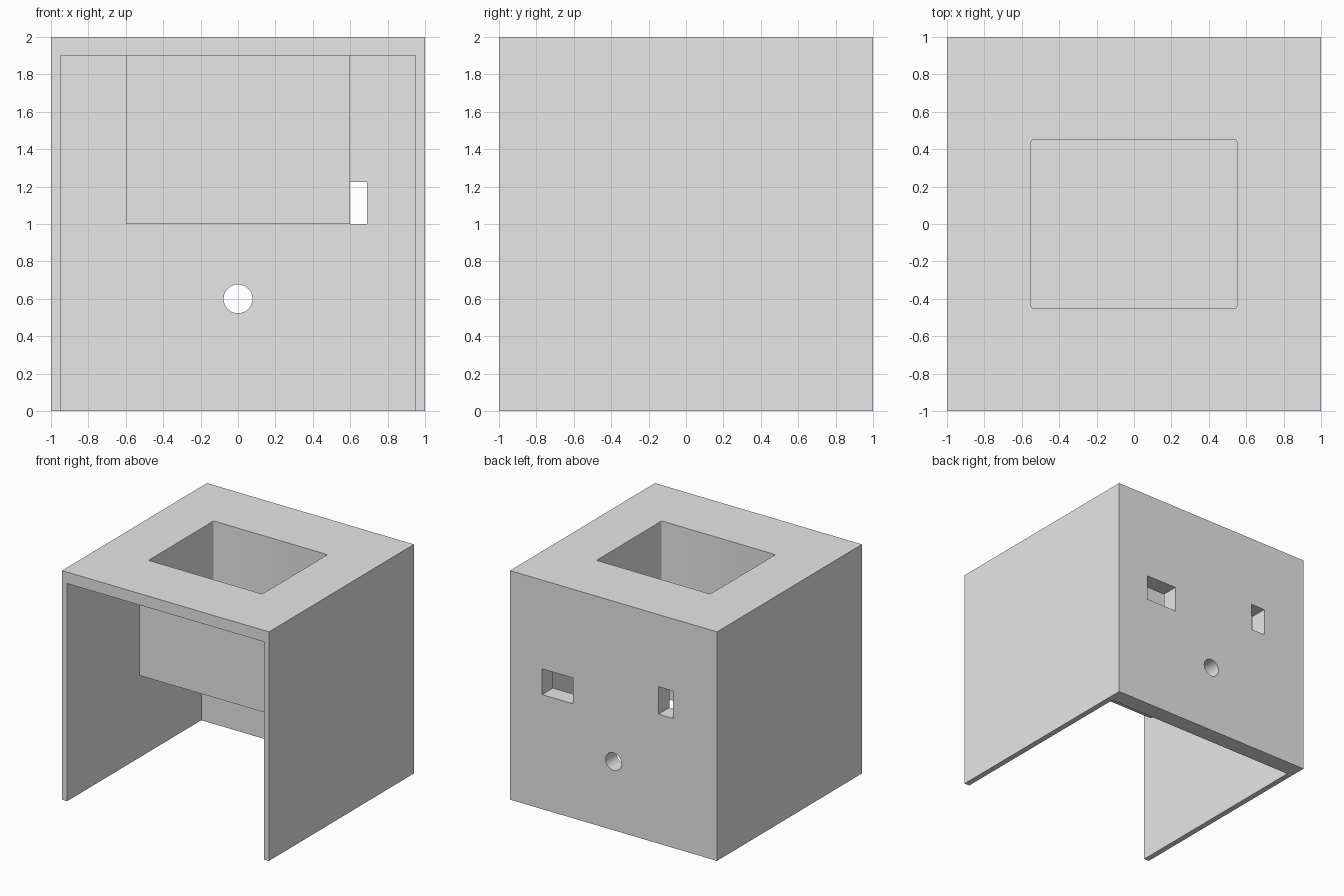
import bpy
import bmesh
from math import radians
from mathutils import Matrix, Vector

cube = bpy.data.objects.get("Cube")
if cube:
    bpy.data.objects.remove(cube, do_unlink=True)

grey = bpy.data.materials.new("light grey")
grey.use_nodes = True
colour = (0.8, 0.8, 0.8, 1)
grey.diffuse_color = colour
grey.node_tree.nodes["Principled BSDF"].inputs["Base Color"].default_value = colour


def add_object(name, bm):
    mesh = bpy.data.meshes.new(name)
    bm.to_mesh(mesh)
    bm.free()
    mesh.materials.append(grey)
    obj = bpy.data.objects.new(name, mesh)
    bpy.context.collection.objects.link(obj)
    return obj


def box(name, low, high, corner=0):
    """Box between two corners, with optional rounded upright edges."""
    low, high = Vector(low), Vector(high)
    bm = bmesh.new()
    bmesh.ops.create_cube(bm, size=1)
    bmesh.ops.scale(bm, vec=high - low, verts=bm.verts)
    bmesh.ops.translate(bm, vec=(low + high) / 2, verts=bm.verts)
    if corner:
        upright = [e for e in bm.edges
                   if abs(e.verts[0].co.z - e.verts[1].co.z) > 0.1]
        bmesh.ops.bevel(bm, geom=upright, offset=corner, segments=3,
                        profile=0.5, affect='EDGES')
    return add_object(name, bm)


def tube(name, radius, depth, centre):
    """Round cutter lying along y."""
    bm = bmesh.new()
    bmesh.ops.create_cone(
        bm, cap_ends=True, segments=48, radius1=radius, radius2=radius,
        depth=depth,
        matrix=Matrix.Translation(centre) @ Matrix.Rotation(radians(90), 4, 'X'))
    return add_object(name, bm)


def combine(target, other, operation):
    """Apply a boolean and discard the helper."""
    other.hide_render = True
    mod = target.modifiers.new(other.name, 'BOOLEAN')
    mod.operation = operation
    mod.solver = 'EXACT'
    mod.object = other
    bpy.context.view_layer.objects.active = target
    bpy.ops.object.modifier_apply(modifier=mod.name)
    bpy.data.objects.remove(other, do_unlink=True)


# Housing: side walls, thick top and back, open at the front and underneath
housing = box("housing", (-1, -1, 0), (1, 1, 2))
combine(housing, box("interior", (-0.95, -1.1, -0.1), (0.95, 0.85, 1.9)), 'DIFFERENCE')

# Tray hanging from the top, hollowed from above
combine(housing, box("tray", (-0.6, -0.5, 1.0), (0.6, 0.5, 1.95)), 'UNION')
combine(housing, box("tray_cavity", (-0.55, -0.45, 1.05), (0.55, 0.45, 2.1), 0.01), 'DIFFERENCE')

# Openings through the back wall
combine(housing, box("wide_port", (0.39, 0.7, 1.0), (0.69, 1.1, 1.225)), 'DIFFERENCE')
combine(housing, box("tall_port", (-0.575, 0.7, 1.13), (-0.435, 1.1, 1.37)), 'DIFFERENCE')
combine(housing, tube("cable_hole", 0.077, 0.4, (0, 0.92, 0.6)), 'DIFFERENCE')

# Smooth round hole, sharp edges elsewhere
bpy.ops.object.select_all(action='DESELECT')
housing.select_set(True)
bpy.context.view_layer.objects.active = housing
bpy.ops.object.shade_smooth_by_angle(angle=radians(35))
